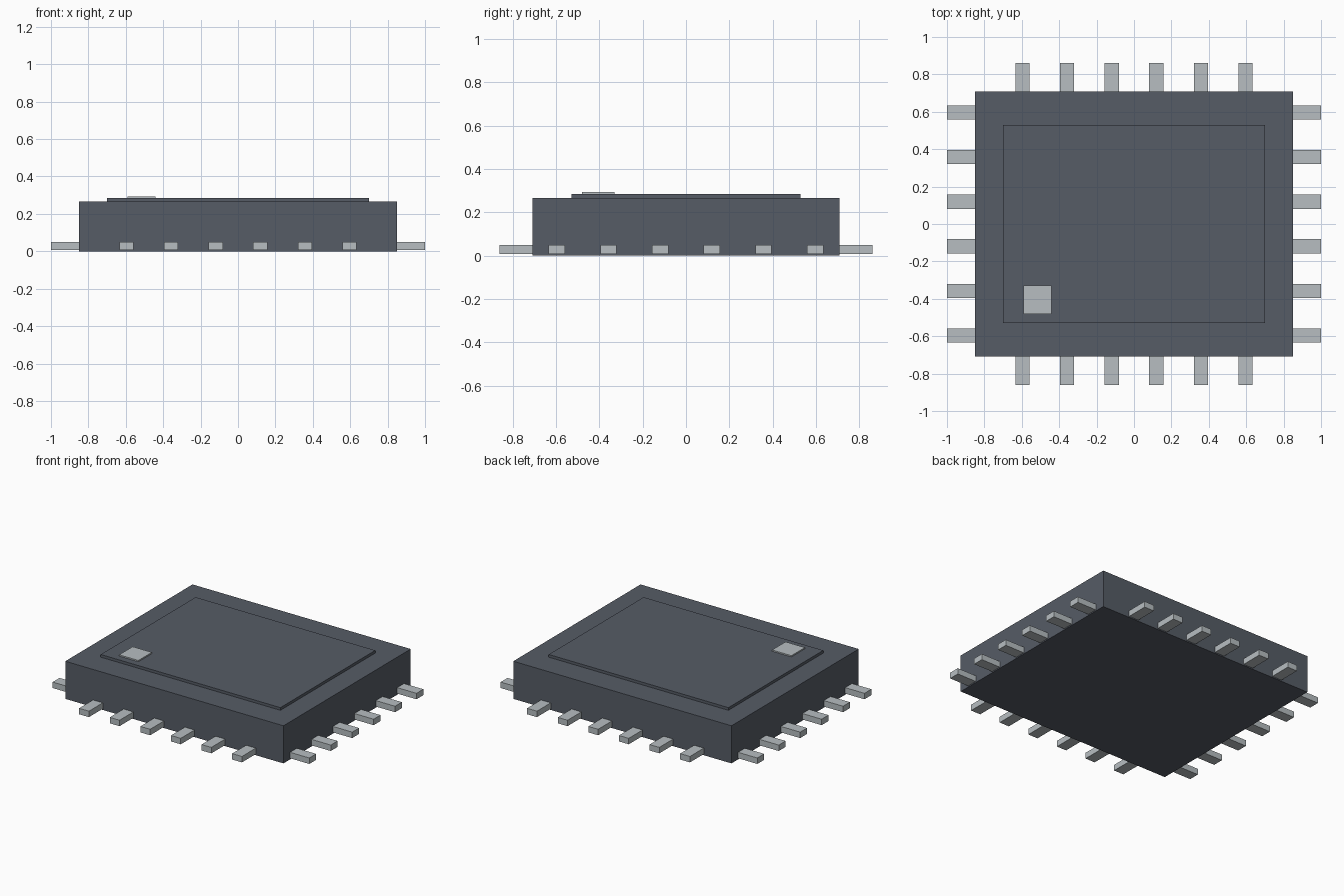
import bpy

cube = bpy.data.objects.get("Cube")
if cube:
    bpy.data.objects.remove(cube, do_unlink=True)


def material(name, rgb):
    mat = bpy.data.materials.new(name)
    mat.use_nodes = True
    mat.diffuse_color = (*rgb, 1)
    mat.node_tree.nodes["Principled BSDF"].inputs["Base Color"].default_value = (*rgb, 1)
    return mat


def box(name, x, y, z, mat):
    """Box from (min, max) ranges on each axis."""
    bpy.ops.mesh.primitive_cube_add(size=1)
    obj = bpy.context.object
    obj.name = name
    for v in obj.data.vertices:
        v.co = [(r[0] + r[1]) / 2 + c * (r[1] - r[0]) for r, c in zip((x, y, z), v.co)]
    obj.data.materials.append(mat)
    return obj


slate = material("slate grey", (0.093, 0.107, 0.133))
metal = material("pale metal", (0.474, 0.515, 0.535))

HALF_X, HALF_Y = 0.85, 0.708
PIN_Z = (0.008, 0.05)
HALF_PIN = 0.038

# Package body, raised lid and corner marker
box("body", (-HALF_X, HALF_X), (-HALF_Y, HALF_Y), (0, 0.265), slate)
box("lid", (-0.7, 0.7), (-0.528, 0.528), (0.265, 0.284), slate)
box("corner_marker", (-0.59, -0.44), (-0.48, -0.33), (0.284, 0.293), metal)

# Six contact pins on each of the four sides
for i in range(6):
    c = (i - 2.5) * 0.2385
    across = (c - HALF_PIN, c + HALF_PIN)
    box(f"front_pin_{i + 1}", across, (-0.862, -HALF_Y), PIN_Z, metal)
    box(f"back_pin_{i + 1}", across, (HALF_Y, 0.862), PIN_Z, metal)
    box(f"left_pin_{i + 1}", (HALF_X, 1), across, PIN_Z, metal)
    box(f"right_pin_{i + 1}", (-1, -HALF_X), across, PIN_Z, metal)
